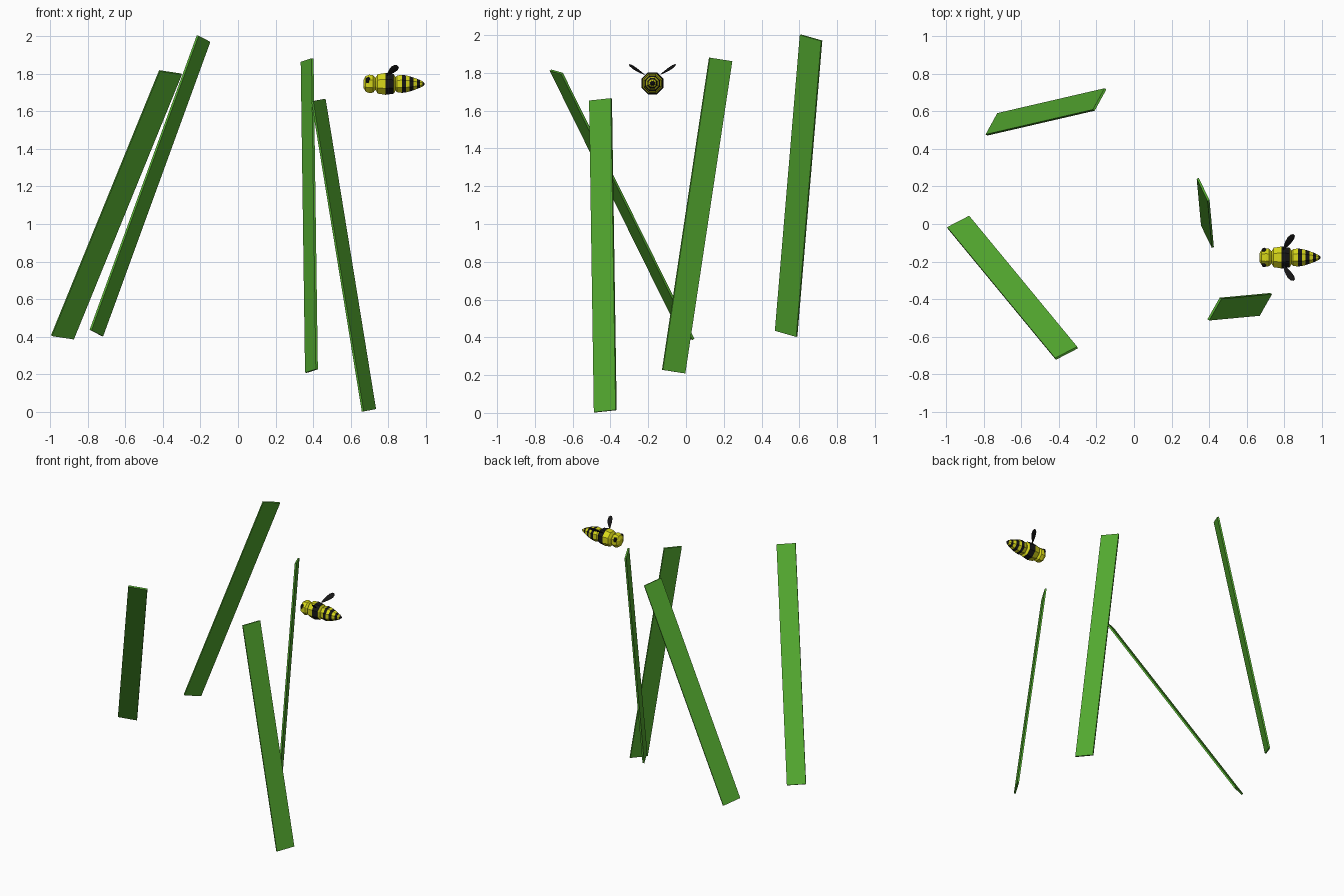
import bpy, bmesh, math
from mathutils import Vector, Matrix

if "Cube" in bpy.data.objects:
    bpy.data.objects.remove(bpy.data.objects["Cube"])


def material(name, rgb):
    m = bpy.data.materials.new(name)
    m.diffuse_color = (*rgb, 1)
    m.use_nodes = True
    m.node_tree.nodes["Principled BSDF"].inputs["Base Color"].default_value = m.diffuse_color
    return m


GREEN = material("grass_green", (0.09, 0.41, 0.03))
YELLOW = material("yellow", (0.68, 0.68, 0.01))
BLACK = material("black", (0.008, 0.008, 0.008))


def finish(name, bm, mats):
    bmesh.ops.recalc_face_normals(bm, faces=bm.faces)
    me = bpy.data.meshes.new(name)
    bm.to_mesh(me)
    bm.free()
    for m in mats:
        me.materials.append(m)
    ob = bpy.data.objects.new(name, me)
    bpy.context.collection.objects.link(ob)
    return ob


def frame(center, along, across):
    # local z runs along the part, local x across it
    z = Vector(along).normalized()
    x = Vector(across)
    x = (x - z * x.dot(z)).normalized()
    rot = Matrix((x, z.cross(x), z)).transposed().to_4x4()
    return Matrix.Translation(center) @ rot


# Grass blades: identical thin boards, each with centre, length and width directions
blades = [
    ((-0.646, -0.339, 1.102), (0.575, -0.697, 1.41), (0.115, 0.06, -0.018)),
    ((-0.468, 0.596, 1.203), (0.57, 0.132, 1.566), (0.064, 0.115, -0.03)),
    ((0.379, 0.059, 1.045), (-0.023, 0.249, 1.654), (-0.058, 0.12, -0.016)),
    ((0.562, -0.440, 0.834), (-0.268, -0.025, 1.648), (0.066, 0.116, 0.012)),
]
for i, blade in enumerate(blades):
    bm = bmesh.new()
    bmesh.ops.create_cube(bm, size=1, matrix=frame(*blade) @ Matrix.Diagonal((0.133, 0.012, 1.672, 1)))
    finish(f"grass_blade_{i + 1}", bm, [GREEN])

BEE = Vector((0, -0.178, 1.745))


def lathe(name, profile, bands, sides=8):
    # profile of (x, radius) turned about the body axis; bands: 0 yellow, 1 black
    bm = bmesh.new()
    rings = []
    for x, r in profile:
        rings.append([bm.verts.new(BEE + Vector((x, r * math.cos(a), r * math.sin(a))))
                      for a in (math.tau * (k + 0.5) / sides for k in range(sides))])
    for i, band in enumerate(bands):
        for k in range(sides):
            n = (k + 1) % sides
            f = bm.faces.new((rings[i][k], rings[i][n], rings[i + 1][n], rings[i + 1][k]))
            f.material_index = band
    bm.faces.new(rings[0]).material_index = bands[0]
    bm.faces.new(rings[-1]).material_index = bands[-1]
    return finish(name, bm, [YELLOW, BLACK])


# Striped body
lathe("head", [(0.667, 0.022), (0.678, 0.044), (0.698, 0.053), (0.718, 0.050), (0.733, 0.032)], [0] * 4)
lathe("thorax", [(0.731, 0.035), (0.743, 0.056), (0.785, 0.063), (0.828, 0.056), (0.840, 0.035)],
      [0, 0, 1, 0])
lathe("abdomen", [(0.836, 0.036), (0.846, 0.048), (0.872, 0.052), (0.892, 0.049), (0.912, 0.044),
                  (0.932, 0.037), (0.952, 0.029), (0.968, 0.022), (0.982, 0.014), (0.992, 0.005)],
      [0, 0, 1, 0, 1, 0, 1, 0, 1])


def ellipsoid(name, matrix, radii, taper=0):
    bm = bmesh.new()
    bmesh.ops.create_uvsphere(bm, u_segments=8, v_segments=6, radius=1)
    for v in bm.verts:
        s = 1 + taper * v.co.z
        v.co.x *= s
        v.co.y *= s
    bm.transform(matrix @ Matrix.Diagonal((*radii, 1)))
    return finish(name, bm, [BLACK])


# Eyes and raised wings on both sides
for side, tag in ((-1, "right"), (1, "left")):
    eye = Matrix.Translation(BEE + Vector((0.692, side * 0.038, 0.018)))
    ellipsoid(f"eye_{tag}", eye, (0.014, 0.014, 0.019))
    root = BEE + Vector((0.793, side * 0.04, 0.045))
    tip = BEE + Vector((0.848, side * 0.124, 0.098))
    along = tip - root
    ellipsoid(f"wing_{tag}", frame((root + tip) / 2, along, (1, 0, -0.3)),
              (0.018, 0.006, along.length / 2), taper=0.55)
